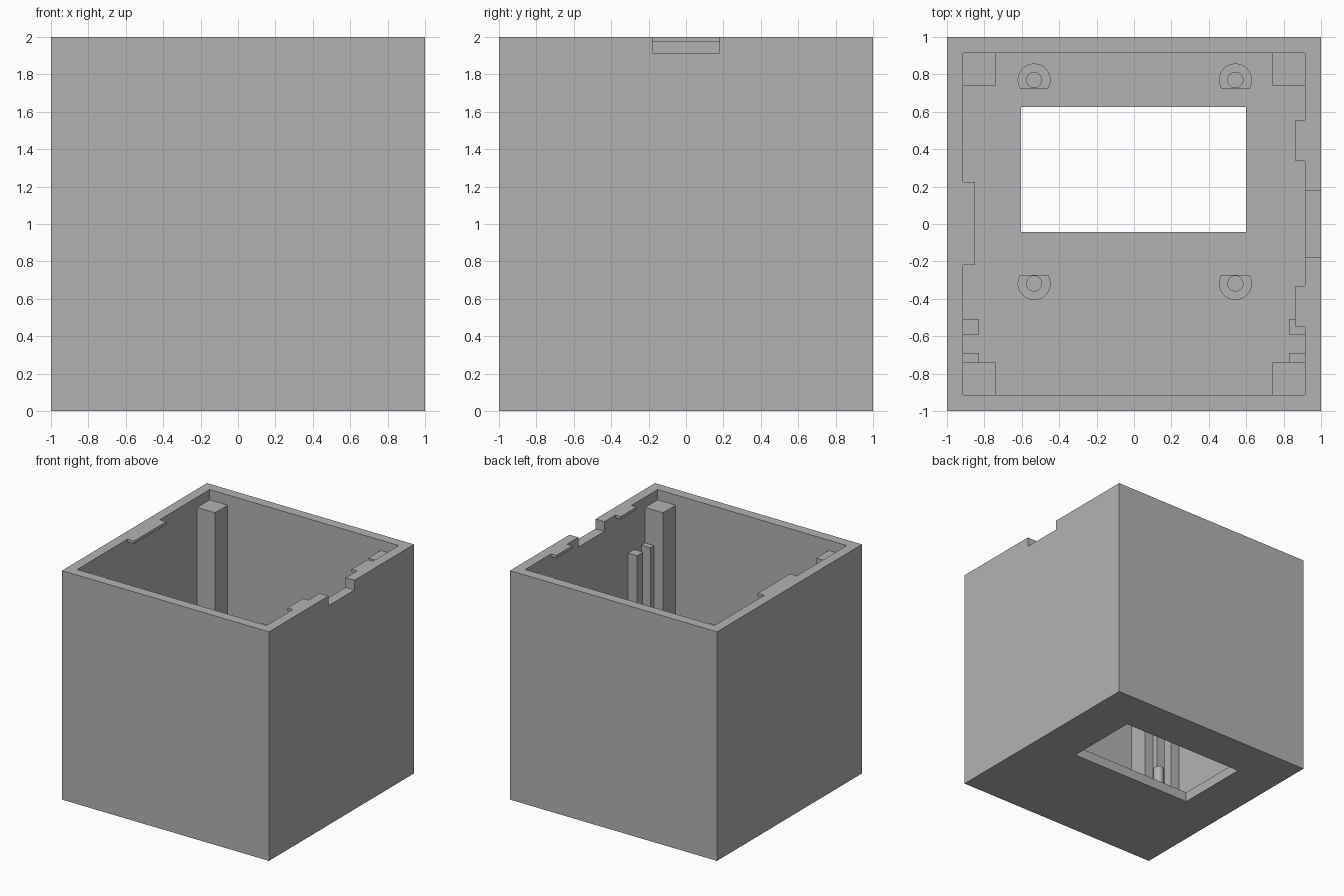
import bpy
import bmesh
import math

if "Cube" in bpy.data.objects:
    bpy.data.objects.remove(bpy.data.objects["Cube"], do_unlink=True)

GREY = (0.45, 0.45, 0.45, 1)
grey = bpy.data.materials.new("plain grey")
grey.use_nodes = True
grey.diffuse_color = GREY
grey.node_tree.nodes["Principled BSDF"].inputs["Base Color"].default_value = GREY

INNER = 0.914    # inside face of the walls
FLOOR = 0.086    # floor thickness
LEDGE = 1.91     # top of the corner posts and bottom of the notch


def add_object(name, bm):
    mesh = bpy.data.meshes.new(name)
    bm.to_mesh(mesh)
    bm.free()
    mesh.materials.append(grey)
    obj = bpy.data.objects.new(name, mesh)
    bpy.context.collection.objects.link(obj)
    return obj


def box(name, x, y, z):
    """Box from (low, high) ranges on each axis."""
    bm = bmesh.new()
    bmesh.ops.create_cube(bm, size=1)
    for v in bm.verts:
        v.co = [sum(r) / 2 + c * abs(r[1] - r[0]) for r, c in zip((x, y, z), v.co)]
    return add_object(name, bm)


def select_only(obj):
    bpy.ops.object.select_all(action="DESELECT")
    obj.select_set(True)
    bpy.context.view_layer.objects.active = obj


def cut(obj, cutter):
    mod = obj.modifiers.new("cut", "BOOLEAN")
    mod.operation = "DIFFERENCE"
    mod.solver = "EXACT"
    mod.object = cutter
    select_only(obj)
    bpy.ops.object.modifier_apply(modifier=mod.name)
    bpy.data.objects.remove(cutter, do_unlink=True)


def cylinder(name, x, y, radius, z, flat=None):
    """Upright cylinder; flat slices off the part beyond that distance in y."""
    bm = bmesh.new()
    bmesh.ops.create_cone(bm, cap_ends=True, segments=48, radius1=radius,
                          radius2=radius, depth=z[1] - z[0])
    if flat is not None:
        side = math.copysign(1, flat)
        res = bmesh.ops.bisect_plane(bm, geom=bm.verts[:] + bm.edges[:] + bm.faces[:],
                                     plane_co=(0, flat, 0), plane_no=(0, side, 0),
                                     clear_outer=True)
        rim = [e for e in res["geom_cut"] if isinstance(e, bmesh.types.BMEdge)]
        bmesh.ops.contextual_create(bm, geom=rim)
    bmesh.ops.translate(bm, verts=bm.verts, vec=(x, y, sum(z) / 2))
    obj = add_object(name, bm)
    select_only(obj)
    bpy.ops.object.shade_smooth_by_angle(angle=math.radians(30))
    return obj


# Open box with a window in the floor and a notch in one wall
case = box("case", (-1, 1), (-1, 1), (0, 2))
cut(case, box("cavity", (-INNER, INNER), (-INNER, INNER), (FLOOR, 3)))
cut(case, box("window", (-0.603, 0.6), (-0.043, 0.626), (-1, 1)))
cut(case, box("notch", (0.8, 1.2), (-0.18, 0.18), (LEDGE + 0.005, 3)))

for sx, side in ((1, "left"), (-1, "right")):
    wall = sx * INNER

    # Corner posts
    for sy, end in ((1, "back"), (-1, "front")):
        box(f"{end}_{side}_post", (wall, sx * 0.74), (sy * INNER, sy * 0.74),
            (FLOOR, LEDGE))

    # Slot rails that guide a board
    for name, y in (("inner", (-0.592, -0.508)), ("outer", (-0.74, -0.69))):
        box(f"{side}_{name}_rail", (wall, sx * 0.828), y, (FLOOR, 1.6))

    # Flat-sided standoffs with locating pins
    x = 0.004 + sx * 0.538
    for y, flat, end in ((0.77, -0.047, "back"), (-0.318, 0.045, "front")):
        cylinder(f"{end}_{side}_standoff", x, y, 0.088, (FLOOR, 0.2), flat)
        cylinder(f"{end}_{side}_pin", x, y, 0.043, (0.2, 0.41))

# Thin snap tabs under the rim
TAB = (1.975, 2)
box("right_tab", (-INNER, -0.85), (-0.22, 0.225), TAB)
box("left_back_tab", (0.863, INNER), (0.337, 0.557), TAB)
box("left_front_tab", (0.863, INNER), (-0.55, -0.332), TAB)
